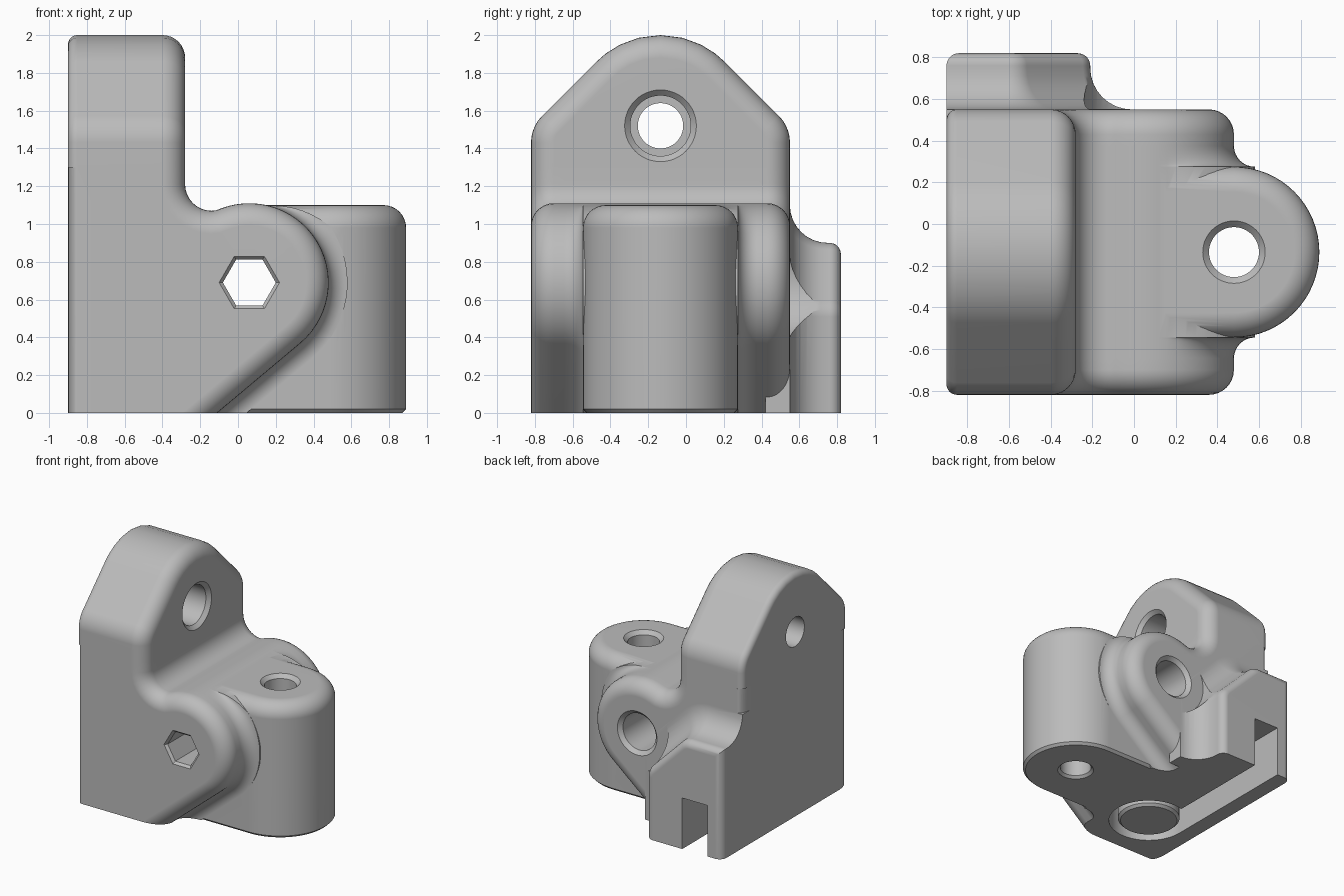
import bpy
import bmesh
from math import sin, cos, pi, radians, tan
from mathutils import Vector

if "Cube" in bpy.data.objects:
    bpy.data.objects.remove(bpy.data.objects["Cube"], do_unlink=True)

grey = bpy.data.materials.new("light_grey_plastic")
grey.use_nodes = True
grey.diffuse_color = (0.5, 0.5, 0.5, 1)
grey.node_tree.nodes["Principled BSDF"].inputs["Base Color"].default_value = (0.5, 0.5, 0.5, 1)

MID = -0.135          # symmetry plane of the bracket in y
HALF = 0.685          # half width of the bracket
STEPS = 8


def loft(name, axis, levels, profile):
    """Skin the profile(offset) loops placed at each (position, offset) along an axis."""
    bm = bmesh.new()
    place = {"x": lambda l, u, v: (l, u, v),
             "y": lambda l, u, v: (u, l, v),
             "z": lambda l, u, v: (u, v, l)}[axis]
    rings = [[bm.verts.new(place(pos, u, v)) for u, v in profile(off)] for pos, off in levels]
    for a, b in zip(rings, rings[1:]):
        n = len(a)
        for i in range(n):
            j = (i + 1) % n
            bm.faces.new((a[i], a[j], b[j], b[i]))
    bm.faces.new(rings[0])
    bm.faces.new(rings[-1])
    bmesh.ops.recalc_face_normals(bm, faces=bm.faces)
    mesh = bpy.data.meshes.new(name)
    bm.to_mesh(mesh)
    bm.free()
    mesh.materials.append(grey)
    obj = bpy.data.objects.new(name, mesh)
    bpy.context.collection.objects.link(obj)
    return obj


def arc(cx, cy, r, start, end, steps=16):
    angles = [radians(start + (end - start) * i / steps) for i in range(steps + 1)]
    return [(cx + r * cos(a), cy + r * sin(a)) for a in angles]


def rounded(corners):
    """Polygon whose (u, v, radius) corners are filleted."""
    out = []
    for i, (u, v, r) in enumerate(corners):
        p = Vector((u, v))
        if r == 0:
            out.append((u, v))
            continue
        d1 = (Vector(corners[i - 1][:2]) - p).normalized()
        d2 = (Vector(corners[(i + 1) % len(corners)][:2]) - p).normalized()
        half = d1.angle(d2) / 2
        centre = p + (d1 + d2).normalized() * (r / sin(half))
        s = p + d1 * (r / tan(half)) - centre
        e = p + d2 * (r / tan(half)) - centre
        for k in range(STEPS + 1):
            w = s.lerp(e, k / STEPS).normalized() * r
            out.append(tuple(centre + w))
    return out


def quarter():
    return [pi / 2 * k / STEPS for k in range(STEPS + 1)]


def round_end(end, r, sign=1):
    """Levels for a convex rounded rim."""
    return [(end + sign * r * (sin(a) - 1), r * (cos(a) - 1)) for a in quarter()]


def flare(start, r):
    """Levels for a concave fillet."""
    return [(start + r * (1 - cos(a)), r * (1 - sin(a))) for a in quarter()]


def combine(target, other, operation):
    mod = target.modifiers.new("combine", "BOOLEAN")
    mod.operation = operation
    mod.solver = "EXACT"
    mod.object = other
    bpy.context.view_layer.objects.active = target
    bpy.ops.object.modifier_apply(modifier=mod.name)
    bpy.data.objects.remove(other, do_unlink=True)


def disc(u, v, sides=48):
    return lambda r: arc(u, v, r, 0, 360 * (sides - 1) / sides, sides - 1)


# Hinge body: lower plate, barrel lobe and the curve joining them
def hinge_profile(o):
    shrink, grow = min(o, 0), max(o, 0)
    r = 0.42 + o
    left = -0.9 - 0.4 * shrink
    pts = [(left, 0), (0.06 + (r - 0.529) / 0.643, 0)]
    for k in range(29):
        deg = -50 + 161 * k / 28
        fade = min(1, max(0, (75 - deg) / 40))
        pts += arc(0.06, 0.69, 0.42 + shrink + grow * fade, deg, deg, 1)[:1]
    pts += arc(-0.14, 1.21, 0.14 - shrink, 291, 180, 10)[1:]
    return pts + [(-0.28 + shrink, 1.3), (left, 1.3)]


half = flare(0.41, 0.1) + round_end(HALF, 0.12)
levels = [(MID - t, o) for t, o in reversed(half)] + [(MID + t, o) for t, o in half]
body = loft("hinge_bracket", "y", levels, hinge_profile)


# Gabled upper plate
def gable_profile(o):
    h, big = HALF + o, 0.48 + o
    apex = 1.52 + big * 2 ** 0.5
    return rounded([(MID - h, 1.3, 0), (MID + h, 1.3, 0), (MID + h, apex - h, 0.2 + o),
                    (MID, apex, big), (MID - h, apex - h, 0.2 + o)])


gable = loft("gable_plate", "x",
             round_end(-0.9, 0.05, -1)[::-1] + round_end(-0.28, 0.12), gable_profile)
combine(body, gable, "UNION")


# Round vertical boss
def boss_profile(o):
    r = 0.41 + o
    return [(0.03, MID - r)] + arc(0.48, MID, r, -90, 90, 32) + [(0.03, MID + r)]


boss = loft("vertical_boss", "z", [(0, -0.02), (0.02, 0)] + round_end(1.1, 0.12), boss_profile)
combine(body, boss, "UNION")


# Rear tab with a filleted root
def tab_profile(o):
    left, right, top = -0.9 + max(0, -o), -0.21 + o, 0.9 + o
    return rounded([(left, 0, 0), (right, 0, 0), (right, 0.56 + 0.41 * o, 0.12 + o),
                    (-0.55 + 0.41 * o, top, 0.12 + o), (left, top, 0)])


tab = loft("rear_tab", "y",
           [(0.42, 0.2)] + flare(0.55, 0.2) + round_end(0.82, 0.06), tab_profile)
combine(body, tab, "UNION")

# Bores: gable, hinge, hexagonal nut seat, boss and washer clearance
bores = [
    ("x", disc(MID, 1.52), [(-1, 0.12), (-0.62, 0.12), (-0.62, 0.16), (-0.31, 0.16), (-0.2, 0.27)]),
    ("y", disc(0.06, 0.69), [(-0.5, 0.15), (0.52, 0.15), (0.62, 0.25)]),
    ("y", disc(0.06, 0.69, 6), [(-0.9, 0.24), (-0.8, 0.14), (-0.45, 0.14)]),
    ("z", disc(0.48, MID), [(-0.1, 0.24), (0.02, 0.12), (1.07, 0.12), (1.2, 0.25)]),
    ("y", disc(0.06, 0.69), [(0.551, 0.3), (1, 0.3)]),
]
for axis, shape, steps in bores:
    combine(body, loft("bore_cutter", axis, steps, shape), "DIFFERENCE")


# Underside slot looping round a post
def slot_profile(o):
    return [(-0.77, -0.37), (-0.54, -0.37), (-0.54, 1), (-0.77, 1)]


slot = loft("slot_cutter", "z", [(-0.1, 0), (0.42, 0)], slot_profile)
ring = loft("ring_cutter", "z", [(-0.1, 0.31), (0.42, 0.31)], disc(-0.46, -0.37))
post = loft("slot_post", "z", [(0, 0.22), (0.02, 0.24), (0.5, 0.24)], disc(-0.46, -0.37))
combine(body, slot, "DIFFERENCE")
combine(body, ring, "DIFFERENCE")
combine(body, post, "UNION")

# Smooth shading with crisp edges
bpy.ops.object.select_all(action="DESELECT")
body.select_set(True)
bpy.context.view_layer.objects.active = body
bpy.ops.object.shade_smooth_by_angle(angle=radians(32))
weighted = body.modifiers.new("even_shading", "WEIGHTED_NORMAL")
weighted.keep_sharp = True
